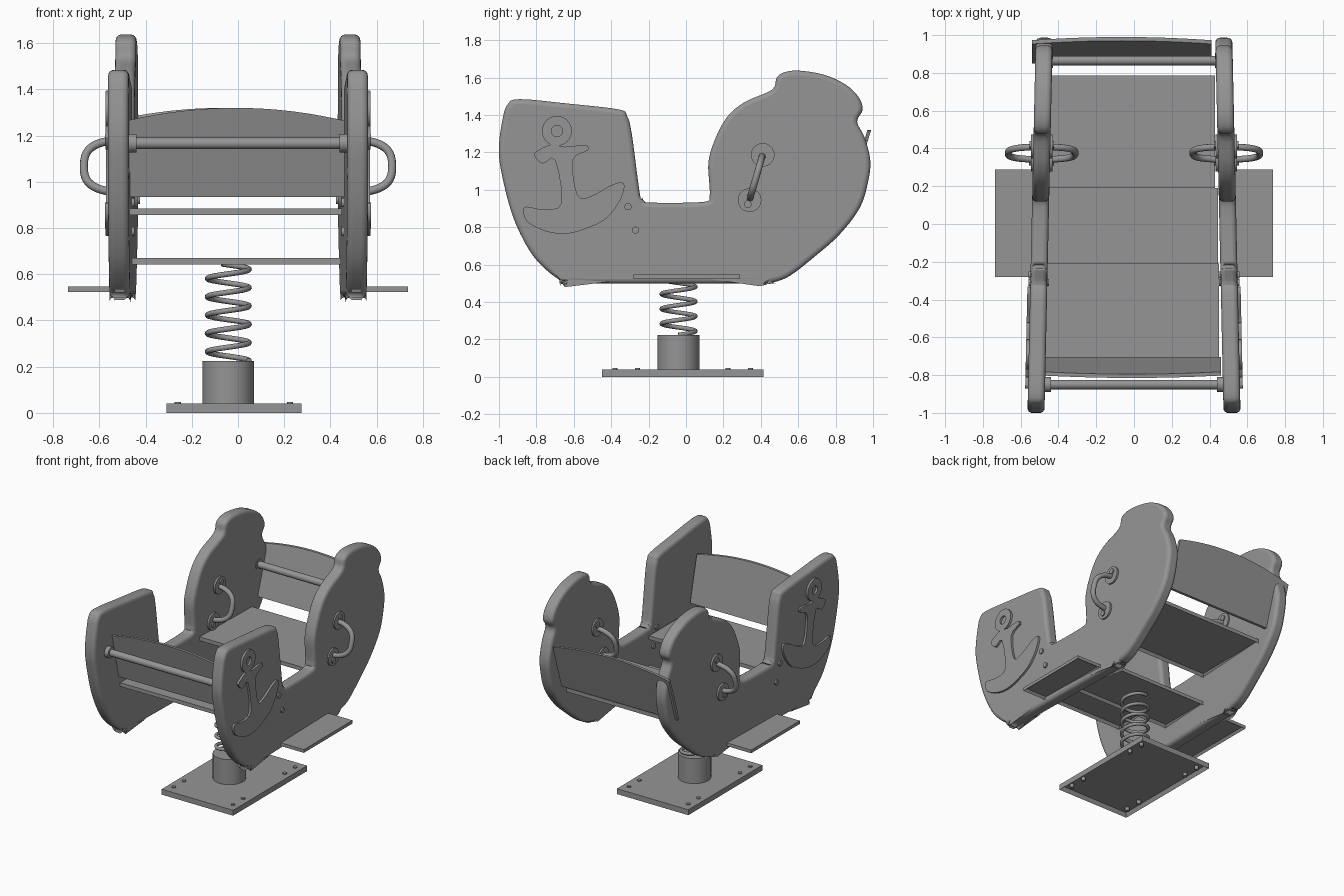
import bpy, bmesh, math
from mathutils import Matrix, Vector

cube = bpy.data.objects.get("Cube")
if cube:
    bpy.data.objects.remove(cube, do_unlink=True)

GREY = (0.3, 0.3, 0.3, 1)
paint = bpy.data.materials.new("plain grey")
paint.use_nodes = True
paint.diffuse_color = GREY
paint.node_tree.nodes["Principled BSDF"].inputs["Base Color"].default_value = GREY


def finish(ob, mirror=False, bevel=0):
    ob.data.materials.append(paint)
    bpy.ops.object.select_all(action="DESELECT")
    ob.select_set(True)
    bpy.context.view_layer.objects.active = ob
    bpy.ops.object.shade_smooth_by_angle(angle=math.radians(40))
    if bevel:
        mod = ob.modifiers.new("rounding", "BEVEL")
        mod.width, mod.segments = bevel, 4
        mod.limit_method, mod.angle_limit = "ANGLE", math.radians(60)
        mod.use_clamp_overlap = False
    if mirror:
        ob.modifiers.new("other side", "MIRROR")
    return ob


def from_bmesh(name, bm, **opts):
    bmesh.ops.recalc_face_normals(bm, faces=bm.faces)
    mesh = bpy.data.meshes.new(name)
    bm.to_mesh(mesh)
    bm.free()
    ob = bpy.data.objects.new(name, mesh)
    bpy.context.collection.objects.link(ob)
    return finish(ob, **opts)


def on_side(x, y, z):
    # Place a point relative to the middle of the slightly toed-in side panel
    return Vector((0.497 - 0.022 * y + x, y, z))


def smooth_loop(pts, steps=4):
    # Closed Catmull-Rom curve through the points
    out, n = [], len(pts)
    for i in range(n):
        a, b, c, d = (Vector(pts[(i + k) % n]) for k in (-1, 0, 1, 2))
        for j in range(steps):
            t = j / steps
            out.append(b + 0.5 * t * (c - a + t * (2*a - 5*b + 4*c - d + t * (3*(b - c) + d - a))))
    return out


def prism(name, pts, w0, w1, place, **opts):
    # Flat outline given thickness from w0 to w1, positioned by a function
    bm = bmesh.new()
    rings = [[bm.verts.new(place(w, p[0], p[1])) for p in pts] for w in (w0, w1)]
    bm.faces.new(rings[0])
    bm.faces.new(rings[1][::-1])
    for i in range(len(pts)):
        j = (i + 1) % len(pts)
        bm.faces.new((rings[0][i], rings[0][j], rings[1][j], rings[1][i]))
    return from_bmesh(name, bm, **opts)


def tray(name, lo, hi, rim=0.02, **opts):
    # Slab with a shallow recess underneath
    lo, hi = Vector(lo), Vector(hi)
    bm = bmesh.new()
    bmesh.ops.create_cube(bm, size=1)
    bmesh.ops.scale(bm, vec=hi - lo, verts=bm.verts)
    bmesh.ops.translate(bm, vec=(lo + hi) / 2, verts=bm.verts)
    bm.normal_update()
    under = min(bm.faces, key=lambda f: f.normal.z)
    bmesh.ops.inset_region(bm, faces=[under], thickness=rim)
    bmesh.ops.translate(bm, vec=(0, 0, (hi.z - lo.z) * 0.7), verts=under.verts)
    return from_bmesh(name, bm, **opts)


def rod(name, start, end, radius, sides=24, **opts):
    start, end = Vector(start), Vector(end)
    axis = end - start
    turn = axis.to_track_quat("Z", "Y").to_matrix().to_4x4()
    bm = bmesh.new()
    bmesh.ops.create_cone(bm, cap_ends=True, segments=sides, radius1=radius, radius2=radius,
                          depth=axis.length, matrix=Matrix.Translation((start + end) / 2) @ turn)
    return from_bmesh(name, bm, **opts)


def tube(name, pts, radius, cyclic=False, **opts):
    curve = bpy.data.curves.new(name, "CURVE")
    curve.dimensions = "3D"
    curve.bevel_depth, curve.bevel_resolution = radius, 3
    curve.use_fill_caps = True
    spline = curve.splines.new("POLY")
    spline.points.add(len(pts) - 1)
    for p, co in zip(spline.points, pts):
        p.co = (*co, 1)
    spline.use_cyclic_u = cyclic
    ob = bpy.data.objects.new(name, curve)
    bpy.context.collection.objects.link(ob)
    bpy.ops.object.select_all(action="DESELECT")
    ob.select_set(True)
    bpy.context.view_layer.objects.active = ob
    bpy.ops.object.convert(target="MESH")
    return finish(bpy.context.object, **opts)


# Side panels: tall front end, low middle, round head with an ear
panel = [(-.66, .51), (-.75, .575), (-.84, .68), (-.93, .87), (-.99, 1.11), (-1, 1.24), (-.98, 1.38),
         (-.955, 1.455), (-.89, 1.485), (-.62, 1.46), (-.36, 1.43), (-.315, 1.395), (-.29, 1.3),
         (-.25, 1), (-.235, .95), (-.195, .932), (.09, .935), (.125, .965), (.125, 1.03), (.12, 1.15),
         (.155, 1.27), (.22, 1.39), (.315, 1.47), (.46, 1.535), (.485, 1.6), (.53, 1.63), (.61, 1.637),
         (.74, 1.615), (.85, 1.565), (.92, 1.5), (.945, 1.43), (.915, 1.365), (.955, 1.28), (.985, 1.16),
         (.975, 1.05), (.93, .905), (.82, .76), (.69, .645), (.555, .54), (.46, .505), (.36, .5), (-.6, .5)]
prism("side_panels", smooth_loop(panel), -.045, .045, on_side, mirror=True, bevel=.025)

# Raised anchor on the outside of each panel
anchor = [(-.715, 1.245), (-.8, 1.205), (-.81, 1.18), (-.765, 1.14), (-.7, 1.16), (-.665, .93),
          (-.755, .895), (-.85, .91), (-.87, .89), (-.85, .83), (-.755, .78), (-.66, .765), (-.57, .78),
          (-.435, .84), (-.36, .93), (-.33, 1.01), (-.345, 1.04), (-.41, 1.02), (-.51, .965), (-.58, .97),
          (-.605, 1.16), (-.525, 1.21), (-.54, 1.24), (-.65, 1.23)]
prism("anchors", smooth_loop(anchor, 3), .04, .06, on_side, mirror=True)

# Anchor ring
bm = bmesh.new()
loops = []
for r, x in ((.08, .04), (.08, .06), (.03, .06), (.03, .04)):
    loops.append([bm.verts.new(on_side(x, -.69 + r * math.cos(a), 1.315 + r * math.sin(a)))
                  for a in (math.tau * k / 32 for k in range(32))])
for k in range(4):
    for i in range(32):
        a, b, j = loops[k], loops[(k + 1) % 4], (i + 1) % 32
        bm.faces.new((a[i], a[j], b[j], b[i]))
from_bmesh("anchor_rings", bm, mirror=True)

# Bolts beside the anchor
for i, (y, z) in enumerate(((-.31, .91), (-.27, .785))):
    rod(f"panel_bolts_{i + 1}", on_side(-.055, y, z), on_side(.055, y, z), .019, mirror=True)

# Grab handles looping through the head, with round flanges
loop = []
for k in range(48):
    c, s = math.cos(math.tau * k / 48), math.sin(math.tau * k / 48)
    up = .113 * math.copysign(abs(s) ** .7, s)
    loop.append(on_side(.178 * math.copysign(abs(c) ** .8, c), .375 + .29 * up, 1.068 + up))
tube("grab_handles", loop, .018, cyclic=True, mirror=True)
for name, y, z, lean in (("upper", .41, 1.187, 1), ("lower", .34, .945, -1)):
    rod(name + "_handle_flanges", on_side(-.057, y, z), on_side(.057, y, z), .063, 32, mirror=True)
    y, z = y + lean * .01, z + lean * .022
    rod(name + "_flange_screws", on_side(-.065, y, z), on_side(.065, y, z), .02, mirror=True)

# Footrests
tray("footrests", (.53, -.28, .523), (.735, .288, .547), mirror=True)

# Seats and floor between the panels
tray("front_seat", (-.47, -.71, .857), (.45, -.21, .885))
tray("middle_floor", (-.46, -.21, .643), (.445, .19, .67))
tray("rear_seat", (-.45, .19, .857), (.43, .785, .885))


# Arched leaning backrests
def backrest(name, x0, x1, y_low, y_high):
    pts = [(x1, .935), (x0, .935)]
    for k in range(21):
        t = k / 20
        pts.append((x0 + (x1 - x0) * t, 1.32 - .055 * (2 * t - 1) ** 2))

    def lean(w, x, z):
        return Vector((x, y_low + (y_high - y_low) * (z - .935) / .385 + w, z))
    prism(name, pts, -.01, .01, lean)


backrest("front_backrest", -.48, .46, -.715, -.805)
backrest("rear_backrest", -.54, .41, .86, .98)

# Hand bars with end collars
for name, y, half in (("front", -.85, .48), ("rear", .865, .47)):
    rod(name + "_hand_bar", (-half, y, 1.167), (half, y, 1.167), .025)
    rod(name + "_bar_collars", (half - .04, y, 1.167), (half, y, 1.167), .04, mirror=True)

# Spring on its post and base plate
CX, CY = -.042, -.04
turns, z0, z1 = 5.3, .225, .645
coil = []
for k in range(160):
    t = k / 159
    a = math.tau * turns * t
    coil.append((CX + .09 * math.cos(a), CY + .09 * math.sin(a), z0 + (z1 - z0) * t))
tube("spring", coil, .012)
rod("spring_post", (CX, CY, .03), (CX, CY, .225), .112, 40)
tray("base_plate", (-.31, -.45, 0), (.275, .415, .04))

# Paired ground bolts at each corner of the plate
spots = [(x, y) for x in (-.26, .225) for y in (-.38, -.26, .225, .345)]
for i, (x, y) in enumerate(spots):
    rod(f"ground_bolt_{i + 1}", (x, y, .002), (x, y, .048), .014, 12)
